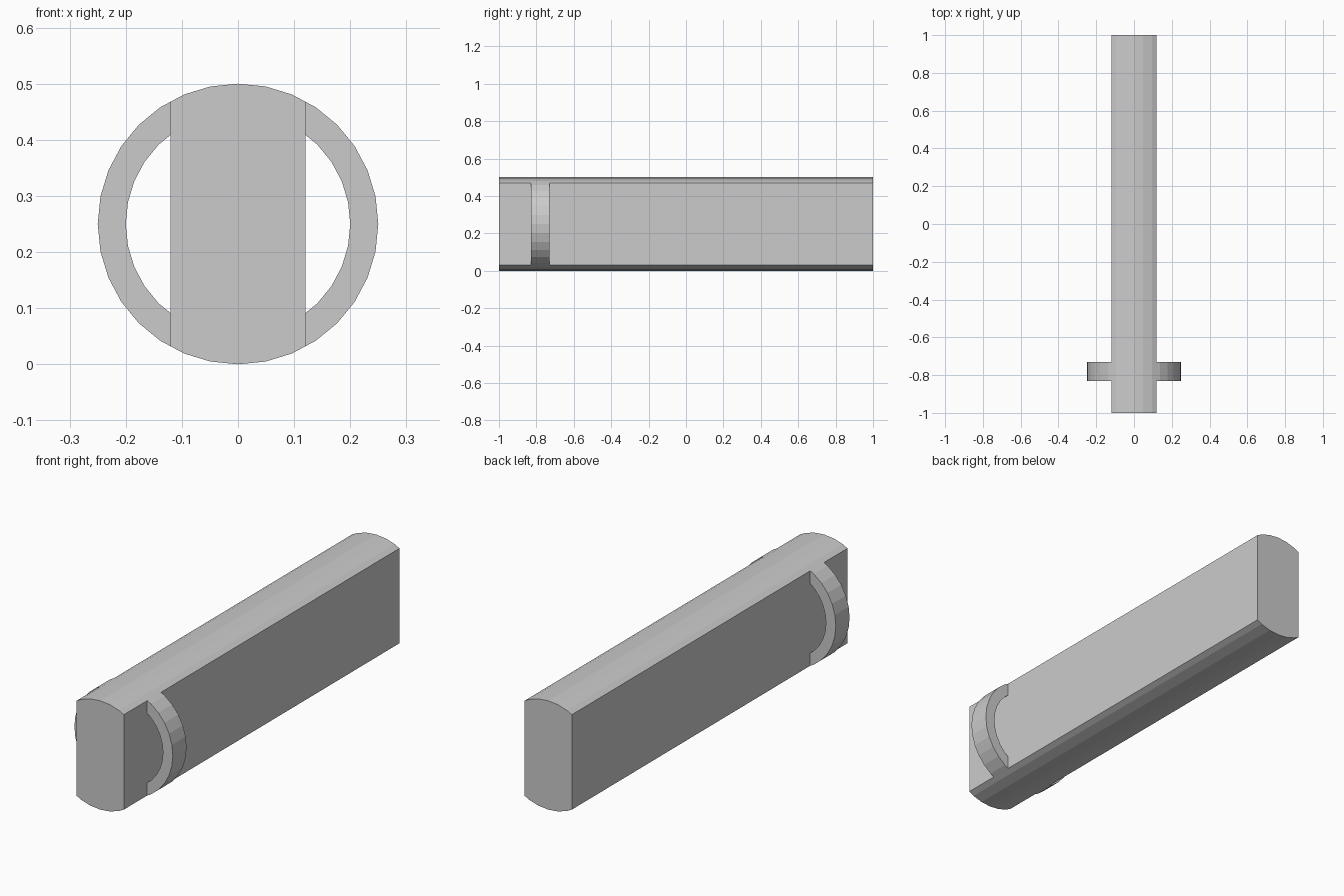
import bpy, bmesh
from math import cos, sin, tau

if "Cube" in bpy.data.objects:
    bpy.data.objects.remove(bpy.data.objects["Cube"])

R_OUT, R_IN, CZ, SIDES = 0.25, 0.20, 0.25, 32
HALF_W = 0.12                   # half width of the flat-sided bar
RING_Y0, RING_Y1 = -0.83, -0.73


def arc(r, steps):
    return [(r * cos(k * tau / SIDES), CZ + r * sin(k * tau / SIDES)) for k in steps]


def prism(name, profile, y0, y1):
    """Extrude an x-z profile along y."""
    bm = bmesh.new()
    face = bm.faces.new([bm.verts.new((x, y0, z)) for x, z in profile])
    new = bmesh.ops.extrude_face_region(bm, geom=[face])["geom"]
    bmesh.ops.translate(bm, vec=(0, y1 - y0, 0),
                        verts=[g for g in new if isinstance(g, bmesh.types.BMVert)])
    bmesh.ops.recalc_face_normals(bm, faces=bm.faces[:])
    me = bpy.data.meshes.new(name)
    bm.to_mesh(me)
    bm.free()
    ob = bpy.data.objects.new(name, me)
    bpy.context.collection.objects.link(ob)
    return ob


# Round rod that the flats and ring openings are milled from
bar = prism("ringed_bar", arc(R_OUT, range(SIDES)), -1, 1)

# Cutter profiles: flat side slab, and the opening between bar and ring
slab = [(HALF_W, -0.1), (0.4, -0.1), (0.4, 0.6), (HALF_W, 0.6)]
opening = [(HALF_W, CZ - 0.159)] + arc(R_IN, range(-4, 5)) + [(HALF_W, CZ + 0.159)]
cuts = [("front_flat_cutter", slab, -1.1, RING_Y0),
        ("rear_flat_cutter", slab, RING_Y1, 1.1),
        ("ring_opening_cutter", opening, -0.9, -0.6)]

for side, s in (("left", -1), ("right", 1)):
    for name, profile, y0, y1 in cuts:
        cutter = prism(f"{side}_{name}", [(s * x, z) for x, z in profile], y0, y1)
        cutter.hide_render = True
        cutter.hide_set(True)
        mod = bar.modifiers.new(cutter.name, "BOOLEAN")
        mod.operation = "DIFFERENCE"
        mod.solver = "EXACT"
        mod.object = cutter
